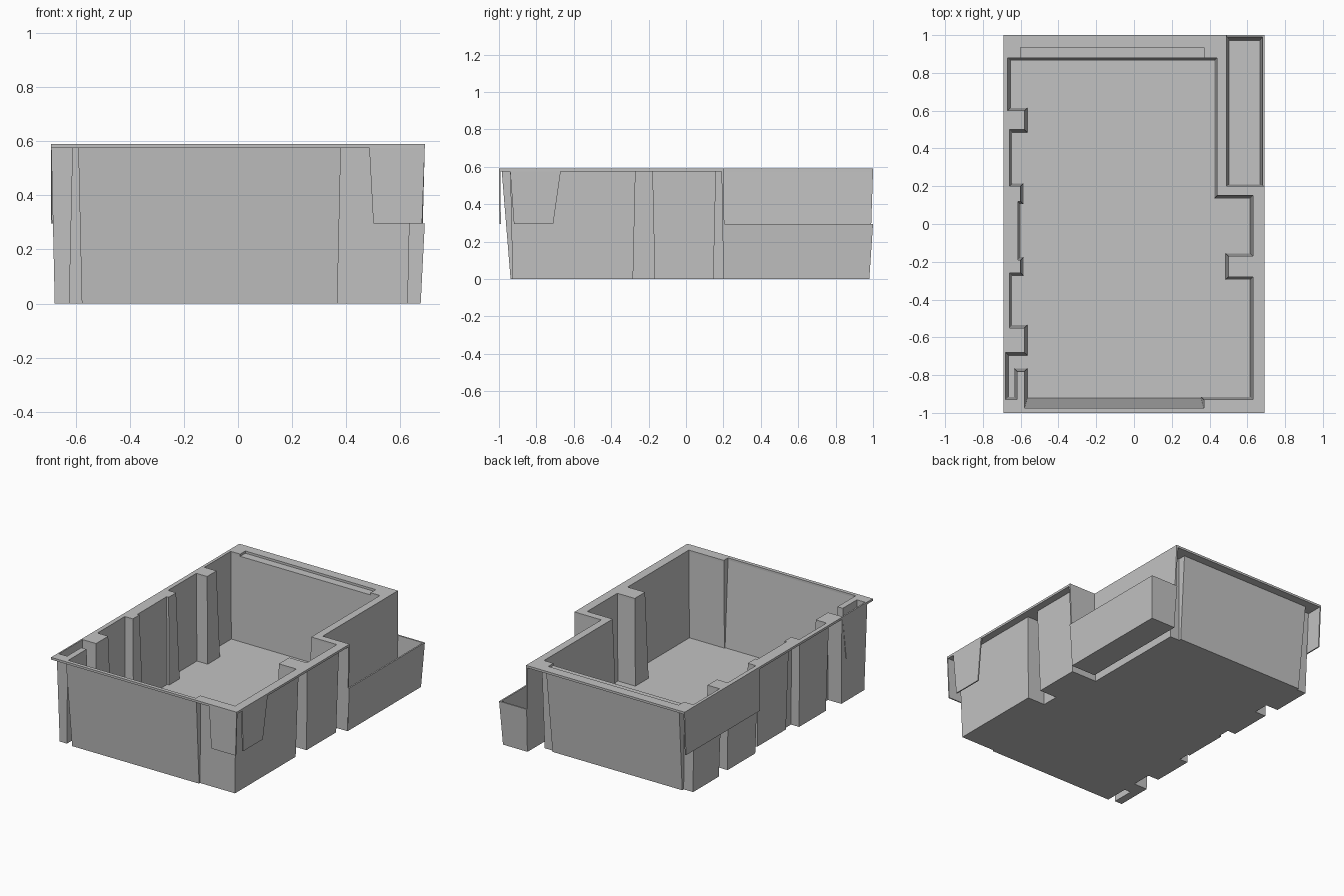
import bpy, bmesh
from mathutils import Vector

if "Cube" in bpy.data.objects:
    bpy.data.objects.remove(bpy.data.objects["Cube"])

grey = bpy.data.materials.new("grey plastic")
grey.diffuse_color = (0.54, 0.54, 0.54, 1)
grey.use_nodes = True
grey.node_tree.nodes["Principled BSDF"].inputs["Base Color"].default_value = grey.diffuse_color

H, RIM = 0.59, 0.575          # overall height, underside of the rim


def finish(bm, name):
    bmesh.ops.recalc_face_normals(bm, faces=bm.faces)
    me = bpy.data.meshes.new(name)
    bm.to_mesh(me)
    bm.free()
    me.materials.append(grey)
    ob = bpy.data.objects.new(name, me)
    bpy.context.collection.objects.link(ob)
    return ob


def inset(loop, d):
    """Move a counter-clockwise right-angled outline inwards by d."""
    out = []
    for i, p in enumerate(loop):
        p = Vector(p)
        a = (p - Vector(loop[i - 1])).normalized()
        b = (Vector(loop[(i + 1) % len(loop)]) - p).normalized()
        n = Vector((-a.y, a.x)) + Vector((-b.y, b.x))
        if abs(a.dot(b)) > 0.9:
            n *= 0.5
        out.append((p.x + n.x * d, p.y + n.y * d))
    return out


def clamp_y(loop, lo, hi):
    return [(x, min(max(y, lo), hi)) for x, y in loop]


def ring(bm, loop, z):
    return [bm.verts.new((x, y, z)) for x, y in loop]


def bridge(bm, a, b):
    for i in range(len(a)):
        j = (i + 1) % len(a)
        bm.faces.new((a[i], a[j], b[j], b[i]))


def fill_between(bm, a, b):
    edges = []
    for r in (a, b):
        for i in range(len(r)):
            v, w = r[i], r[(i + 1) % len(r)]
            edges.append(bm.edges.get((v, w)) or bm.edges.new((v, w)))
    bmesh.ops.triangle_fill(bm, use_beauty=True, use_dissolve=False, edges=edges)


def frustum(name, top, bottom, z0, z1):
    """Tapered block; rectangles are x0, x1, y0, y1."""
    bm = bmesh.new()
    rect = lambda r: [(r[0], r[2]), (r[1], r[2]), (r[1], r[3]), (r[0], r[3])]
    lo, hi = ring(bm, rect(bottom), z0), ring(bm, rect(top), z1)
    bridge(bm, lo, hi)
    bm.faces.new(lo)
    bm.faces.new(hi)
    return finish(bm, name)


# Inside outline with pillars, and partition in the front left corner
inner = [(.63, -.93), (.63, -.28), (.50, -.28), (.50, -.17), (.63, -.17),
         (.63, .15), (.44, .15), (.44, .88), (-.67, .88), (-.67, .60),
         (-.58, .60), (-.58, .50), (-.66, .50), (-.66, .20), (-.60, .20),
         (-.60, .12), (-.615, .12), (-.615, -.19), (-.60, -.19), (-.60, -.26),
         (-.66, -.26), (-.66, -.55), (-.58, -.55), (-.58, -.68),
         (-.68, -.68), (-.68, -.93), (-.62, -.93), (-.62, -.78), (-.58, -.78),
         (-.58, -.975), (.37, -.975), (.37, -.93)]
# The same outline with the rear ledge
rim_in = inner[:8] + [(.37, .88), (.37, .935), (-.60, .935), (-.60, .88)] + inner[8:]

# Tray body: thin drafted shell whose outside follows the inside
bm = bmesh.new()
out_lo = ring(bm, clamp_y(inset(rim_in, .003), -.938, .893), 0)
out_hi = ring(bm, inset(rim_in, -.010), RIM)
in_lo = ring(bm, clamp_y(inset(inner, .015), -.922, 1), .010)
in_hi = ring(bm, inner, RIM)
bridge(bm, out_lo, out_hi)
bridge(bm, in_lo, in_hi)
bm.faces.new(out_lo)
bm.faces.new(in_lo)
fill_between(bm, out_hi, in_hi)
finish(bm, "tray_body")

# Rim: flat plate overhanging the walls, stepped back along the rear ledge
rim_out = [(.69, -1), (.69, .2), (.49, .2), (.49, 1), (-.69, 1), (-.69, -1)]
bm = bmesh.new()
loops = [(ring(bm, rim_out, z), ring(bm, rim_in, z)) for z in (RIM, H)]
bridge(bm, loops[0][0], loops[1][0])
bridge(bm, loops[0][1], loops[1][1])
for a, b in loops:
    fill_between(bm, a, b)
finish(bm, "rim")

# Open side bin: tall walls against the tray, low walls outside, floor
BIN = 0.295
frustum("bin_inner_wall", (.480, .490, .19, 1), (.492, .502, .20, .98), 0, RIM)
frustum("bin_end_wall", (.480, .69, .19, .20), (.492, .675, .20, .21), 0, RIM)
frustum("bin_outer_wall", (.680, .69, .195, 1), (.667, .675, .205, .98), 0, BIN)
frustum("bin_back_wall", (.485, .69, .99, 1), (.495, .675, .972, .98), 0, BIN)
frustum("bin_floor", (.495, .675, .2, .98), (.495, .675, .2, .98), 0, .010)

# Thin skirts hanging from the rim
skirts = {
    "front_skirt": ((.485, .69, -1, -.992), (.50, .68, -.998, -.990)),
    "right_skirt": ((.682, .69, -.94, -.67), (.674, .682, -.92, -.71)),
    "left_front_skirt": ((-.69, -.682, -.94, -.68), (-.688, -.680, -.91, -.72)),
    "left_back_skirt": ((-.69, -.682, .2, 1), (-.69, -.682, .2, .985)),
}
for name, (top, bottom) in skirts.items():
    frustum(name, top, bottom, BIN, RIM)
